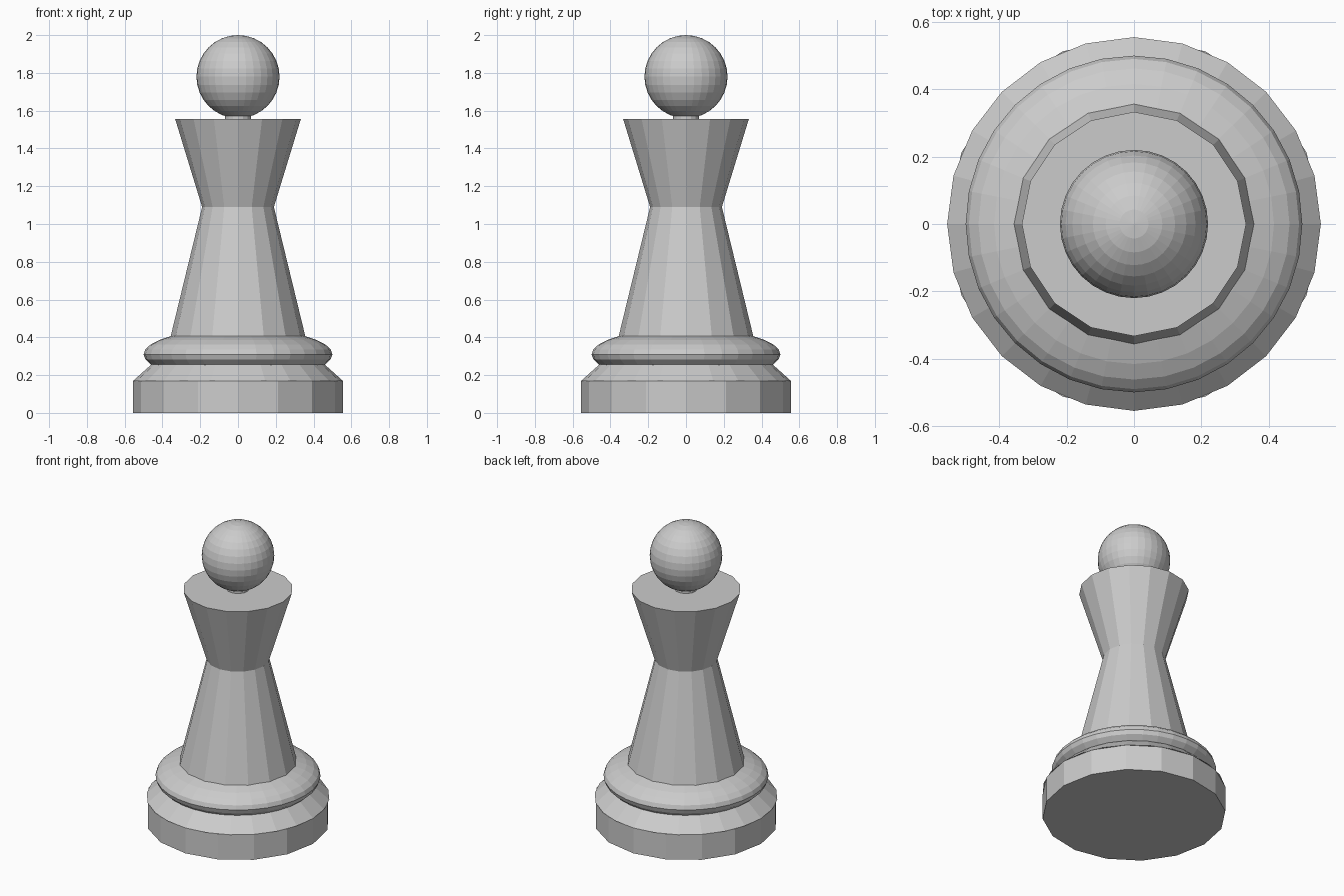
import bpy

if "Cube" in bpy.data.objects:
    bpy.data.objects.remove(bpy.data.objects["Cube"])


def cone(name, sides, r_bottom, r_top, z_bottom, z_top):
    """Upright flat-shaded cylinder or tapered cone between two heights."""
    bpy.ops.mesh.primitive_cone_add(
        vertices=sides, radius1=r_bottom, radius2=r_top,
        depth=z_top - z_bottom, location=(0, 0, (z_bottom + z_top) / 2))
    bpy.context.object.name = name


def ball(name, radius, z, squash=1.0):
    """Faceted sphere, optionally flattened in z."""
    bpy.ops.mesh.primitive_uv_sphere_add(
        segments=32, ring_count=16, radius=radius, location=(0, 0, z))
    ob = bpy.context.object
    ob.name = name
    ob.scale.z = squash


# Foot: drum, sloping ledge and flattened collar
cone("base_drum", 16, 0.555, 0.555, 0.0, 0.17)
cone("base_ledge", 24, 0.555, 0.41, 0.17, 0.30)
ball("base_collar", 0.5, 0.31, squash=0.275)

# Tapered body and flared crown
cone("body", 16, 0.37, 0.19, 0.35, 1.09)
cone("crown", 16, 0.19, 0.333, 1.09, 1.557)

# Short neck and ball on top
cone("neck", 16, 0.07, 0.07, 1.55, 1.60)
ball("head", 0.22, 1.78)
